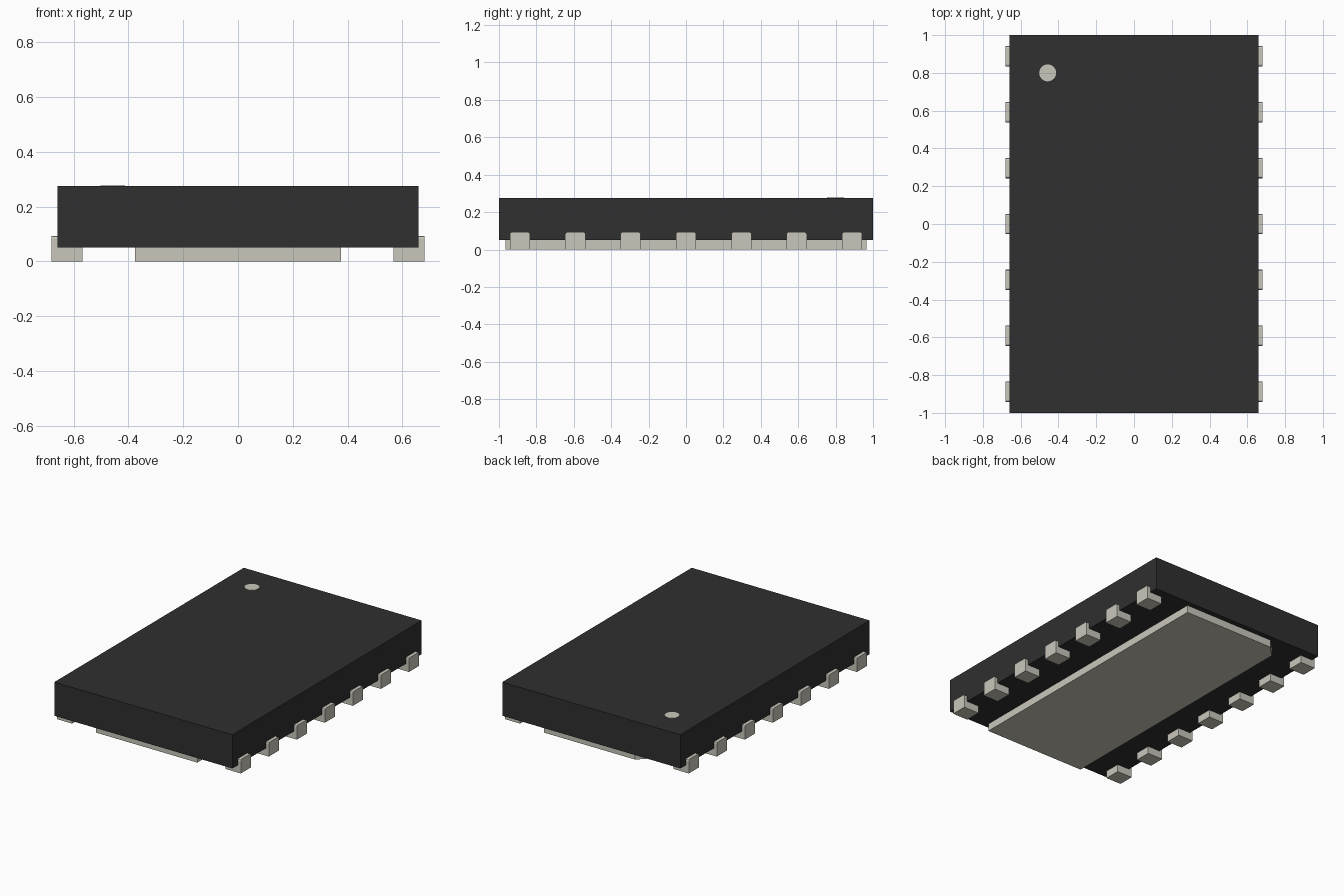
import bpy
import bmesh

if "Cube" in bpy.data.objects:
    bpy.data.objects.remove(bpy.data.objects["Cube"], do_unlink=True)


def make_material(name, rgb):
    mat = bpy.data.materials.new(name)
    mat.use_nodes = True
    colour = (*rgb, 1.0)
    mat.diffuse_color = colour
    mat.node_tree.nodes["Principled BSDF"].inputs["Base Color"].default_value = colour
    return mat


black = make_material("black_plastic", (0.029, 0.029, 0.029))
metal = make_material("metal_grey", (0.59, 0.575, 0.50))


def prism(name, outline, direction, mat, round_top=0.0):
    """Extrude a closed outline of 3D points along a direction."""
    bm = bmesh.new()
    base = bm.faces.new([bm.verts.new(p) for p in outline])
    result = bmesh.ops.extrude_face_region(bm, geom=[base], use_keep_orig=True)
    moved = [g for g in result["geom"] if isinstance(g, bmesh.types.BMVert)]
    bmesh.ops.translate(bm, verts=moved, vec=direction)
    bmesh.ops.recalc_face_normals(bm, faces=bm.faces)
    if round_top:
        # soften the two upper side edges that run along x
        top = max(v.co.z for v in bm.verts)
        edges = [e for e in bm.edges
                 if all(abs(v.co.z - top) < 1e-5 for v in e.verts)
                 and abs(e.verts[0].co.y - e.verts[1].co.y) < 1e-5]
        bmesh.ops.bevel(bm, geom=edges, offset=round_top, segments=2,
                        profile=0.5, affect='EDGES')
    mesh = bpy.data.meshes.new(name)
    bm.to_mesh(mesh)
    bm.free()
    mesh.materials.append(mat)
    obj = bpy.data.objects.new(name, mesh)
    bpy.context.collection.objects.link(obj)
    return obj


# Moulded package body
BX, BY, Z0, Z1 = 0.658, 1.0, 0.05, 0.275
prism("package_body", [(-BX, -BY, Z0), (BX, -BY, Z0), (BX, BY, Z0), (-BX, BY, Z0)],
      (0, 0, Z1 - Z0), black)

# Thermal pad with one clipped corner beside the first contact
PX, PY, CLIP = 0.375, 0.965, 0.075
prism("thermal_pad", [(-PX, -PY, 0), (PX, -PY, 0), (PX, PY, 0),
                      (-PX + CLIP, PY, 0), (-PX, PY - CLIP, 0)],
      (0, 0, Z0), metal)

# L-shaped contacts: foot under the body and tab up its side
HALF, PITCH = 0.054, 0.296
profile = [(0.567, 0), (0.68, 0), (0.68, 0.093), (BX, 0.093), (BX, Z0), (0.567, Z0)]
for side, label in ((1, "left"), (-1, "right")):
    for i in range(7):
        y = (i - 3) * PITCH
        prism(f"{label}_contact_{i + 1}",
              [(side * x, y - HALF, z) for x, z in profile],
              (0, 2 * HALF, 0), metal, round_top=0.01)

# Round orientation mark on the top
bpy.ops.mesh.primitive_cylinder_add(vertices=24, radius=0.045, depth=0.004,
                                    location=(-0.457, 0.80, Z1))
mark = bpy.context.object
mark.name = "orientation_mark"
mark.data.materials.append(metal)
bpy.ops.object.shade_smooth_by_angle()
